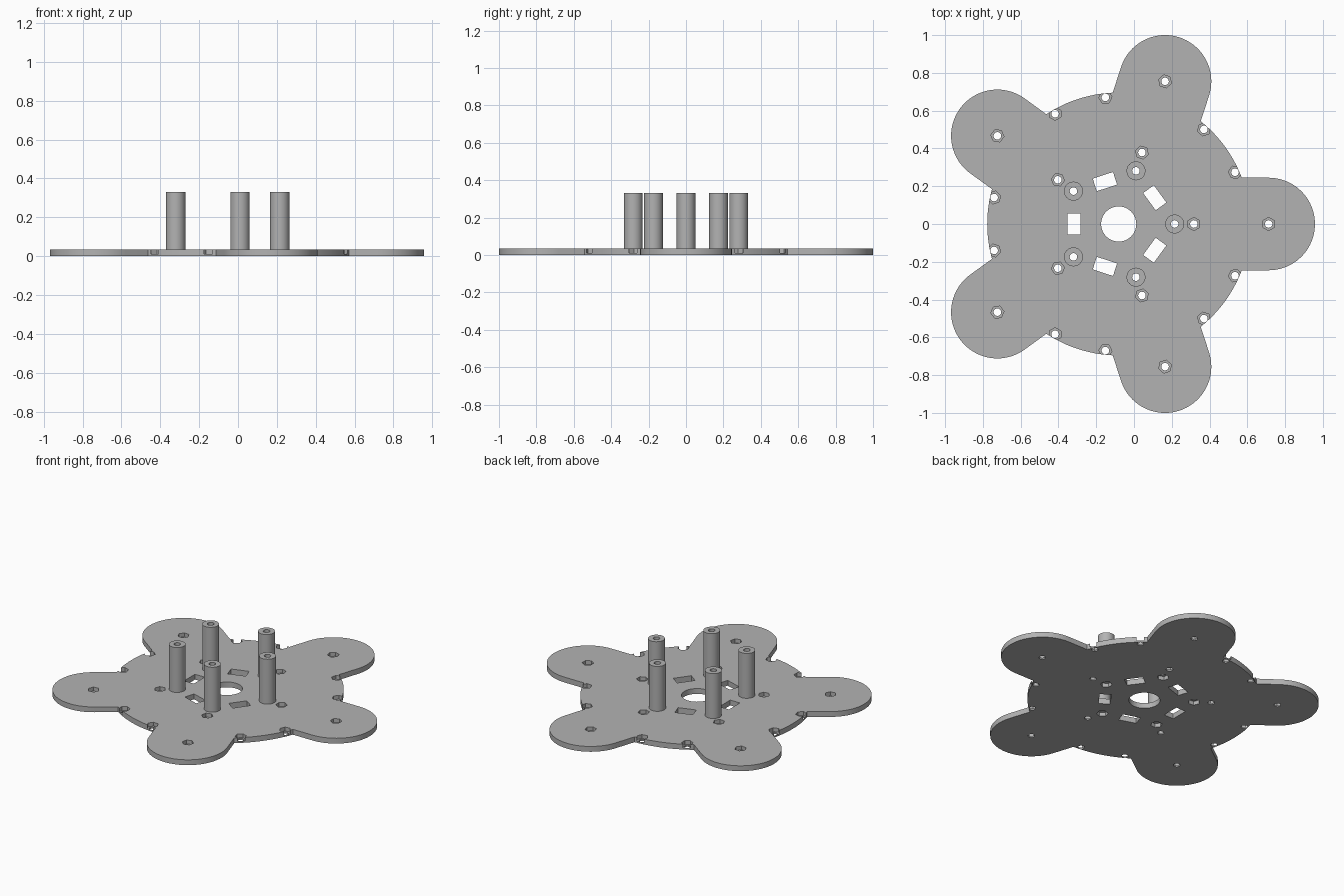
import bpy, bmesh
from math import radians, degrees, asin, cos, sin, pi
from mathutils import Matrix, Vector

if "Cube" in bpy.data.objects:
    bpy.data.objects.remove(bpy.data.objects["Cube"], do_unlink=True)

CX = -0.081          # hub centre along x
BODY_R = 0.696
LOBE_D, LOBE_R = 0.794, 0.245
THICK = 0.035
POST_D, POST_R, POST_TOP = 0.296, 0.05, 0.33
HOLE_R, HEX_R = 0.02, 0.035
FLOOR = 0.01         # material left below a nut pocket
SECTORS = [72 * k for k in range(5)]

grey = bpy.data.materials.new("plain grey")
grey.use_nodes = True
colour = (0.45, 0.45, 0.45, 1)
grey.diffuse_color = colour
grey.node_tree.nodes["Principled BSDF"].inputs["Base Color"].default_value = colour


def polar(dist, deg):
    a = radians(deg)
    return Vector((CX + dist * cos(a), dist * sin(a), 0))


def make_object(name, bm):
    bmesh.ops.recalc_face_normals(bm, faces=bm.faces)
    mesh = bpy.data.meshes.new(name)
    bm.to_mesh(mesh)
    bm.free()
    mesh.materials.append(grey)
    obj = bpy.data.objects.new(name, mesh)
    bpy.context.collection.objects.link(obj)
    return obj


def add_prism(bm, centre, radius, z0, z1, sides, turn=0):
    place = Matrix.Translation(centre + Vector((0, 0, (z0 + z1) / 2)))
    bmesh.ops.create_cone(bm, cap_ends=True, segments=sides, radius1=radius,
                          radius2=radius, depth=z1 - z0,
                          matrix=place @ Matrix.Rotation(radians(turn), 4, "Z"))


def cut(obj, cutter):
    mod = obj.modifiers.new("cut", "BOOLEAN")
    mod.operation, mod.solver, mod.object = "DIFFERENCE", "EXACT", cutter
    bpy.context.view_layer.objects.active = obj
    bpy.ops.object.modifier_apply(modifier=mod.name)


def smooth(obj):
    bpy.ops.object.select_all(action="DESELECT")
    obj.select_set(True)
    bpy.context.view_layer.objects.active = obj
    bpy.ops.object.shade_smooth_by_angle(angle=radians(30))


# Plate outline: a round lobe with straight neck, then an arc of the hub
outline = []
neck = degrees(asin(LOBE_R / BODY_R))
for s in SECTORS:
    lobe = polar(LOBE_D, s)
    for i in range(41):
        a = radians(s - 90 + 180 * i / 40)
        outline.append(lobe + LOBE_R * Vector((cos(a), sin(a), 0)))
    for i in range(13):
        outline.append(polar(BODY_R, s + neck + (72 - 2 * neck) * i / 12))
bm = bmesh.new()
face = bm.faces.new([bm.verts.new(p) for p in outline])
top = bmesh.ops.extrude_face_region(bm, geom=[face])["geom"]
bmesh.ops.translate(bm, vec=(0, 0, THICK),
                    verts=[g for g in top if isinstance(g, bmesh.types.BMVert)])
plate = make_object("base_plate", bm)

# Nut pockets: from above for the screws, from below under the posts
pockets, holes = bmesh.new(), bmesh.new()
for s in SECTORS:
    for dist, off in ((LOBE_D, 0), (0.398, 0), (0.674, 24), (0.674, -24)):
        spot = polar(dist, s + off)
        add_prism(pockets, spot, HEX_R, FLOOR, THICK + 0.05, 6, s + off)
        add_prism(holes, spot, HOLE_R, -0.05, THICK + 0.1, 24)
    spot = polar(POST_D, s)
    add_prism(pockets, spot, HEX_R, -0.05, THICK - FLOOR, 6, s)
    add_prism(holes, spot, HOLE_R, -0.1, POST_TOP + 0.1, 24)
    # Rectangular slots between the posts
    a = s + 36
    m = (Matrix.Translation(polar(0.236, a)) @ Matrix.Rotation(radians(a), 4, "Z")
         @ Matrix.Diagonal((0.07, 0.113, 0.2, 1)))
    bmesh.ops.create_cube(holes, size=1, matrix=m)
add_prism(holes, polar(0, 0), 0.093, -0.1, THICK + 0.1, 64)

pocket_cutter = make_object("pocket_cutter", pockets)
hole_cutter = make_object("hole_cutter", holes)
cut(plate, pocket_cutter)
cut(plate, hole_cutter)
smooth(plate)

# Hollow standing posts
for n, s in enumerate(SECTORS):
    bm = bmesh.new()
    add_prism(bm, polar(POST_D, s), POST_R, THICK, POST_TOP, 48)
    post = make_object(f"post_{n + 1}", bm)
    cut(post, hole_cutter)
    smooth(post)

for helper in (pocket_cutter, hole_cutter):
    bpy.data.objects.remove(helper, do_unlink=True)
